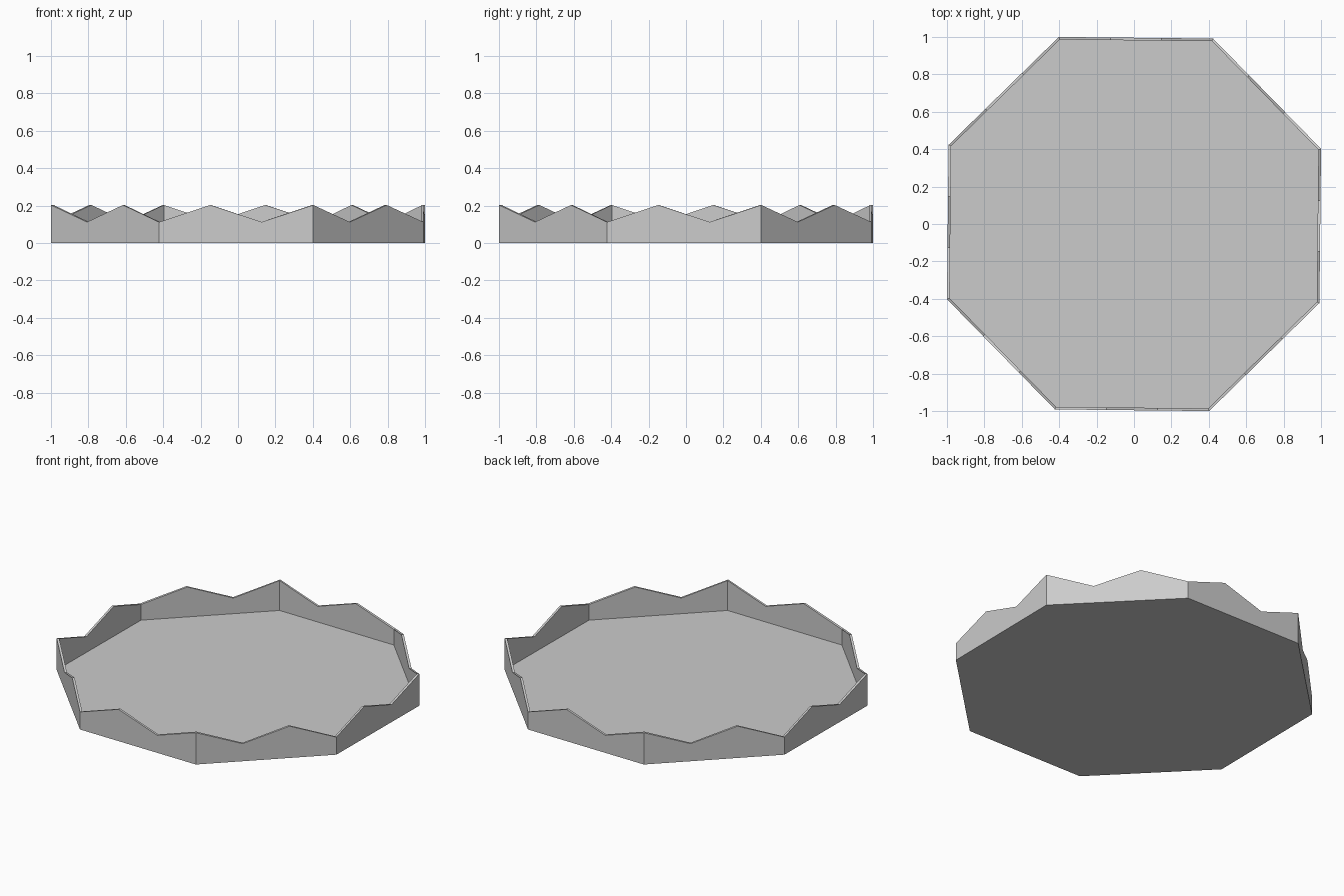
import bpy, bmesh, math
from mathutils import Vector

if "Cube" in bpy.data.objects:
    bpy.data.objects.remove(bpy.data.objects["Cube"])

SIDES, PER_SIDE = 8, 3
RADIUS = 1.0 / math.cos(math.radians(21.9))
HIGH, LOW, FLOOR, INSET = 0.203, 0.112, 0.012, 0.986


def corner(k):
    a = math.radians(21.9 + 45 * k)
    return Vector((RADIUS * math.cos(a), RADIUS * math.sin(a), 0))


# Octagon outline, each side cut in thirds for the zigzag rim
outline = [corner(k).lerp(corner(k + 1), j / PER_SIDE)
           for k in range(SIDES) for j in range(PER_SIDE)]
n = len(outline)

bm = bmesh.new()


def ring(scale, height):
    return [bm.verts.new((p.x * scale, p.y * scale, height(i)))
            for i, p in enumerate(outline)]


def zigzag(i):
    return HIGH if i % 2 == 0 else LOW


# Outer wall, rim and inner wall
rings = [ring(1, lambda i: 0), ring(1, zigzag),
         ring(INSET, zigzag), ring(INSET, lambda i: FLOOR)]
for a, b in zip(rings, rings[1:]):
    for i in range(n):
        j = (i + 1) % n
        bm.faces.new((a[i], a[j], b[j], b[i]))

# Underside and tray floor
bm.faces.new(rings[0][::-1])
bm.faces.new(rings[-1])
bmesh.ops.recalc_face_normals(bm, faces=bm.faces[:])

mesh = bpy.data.meshes.new("zigzag_tray")
bm.to_mesh(mesh)
bm.free()
bpy.context.collection.objects.link(bpy.data.objects.new("zigzag_tray", mesh))
